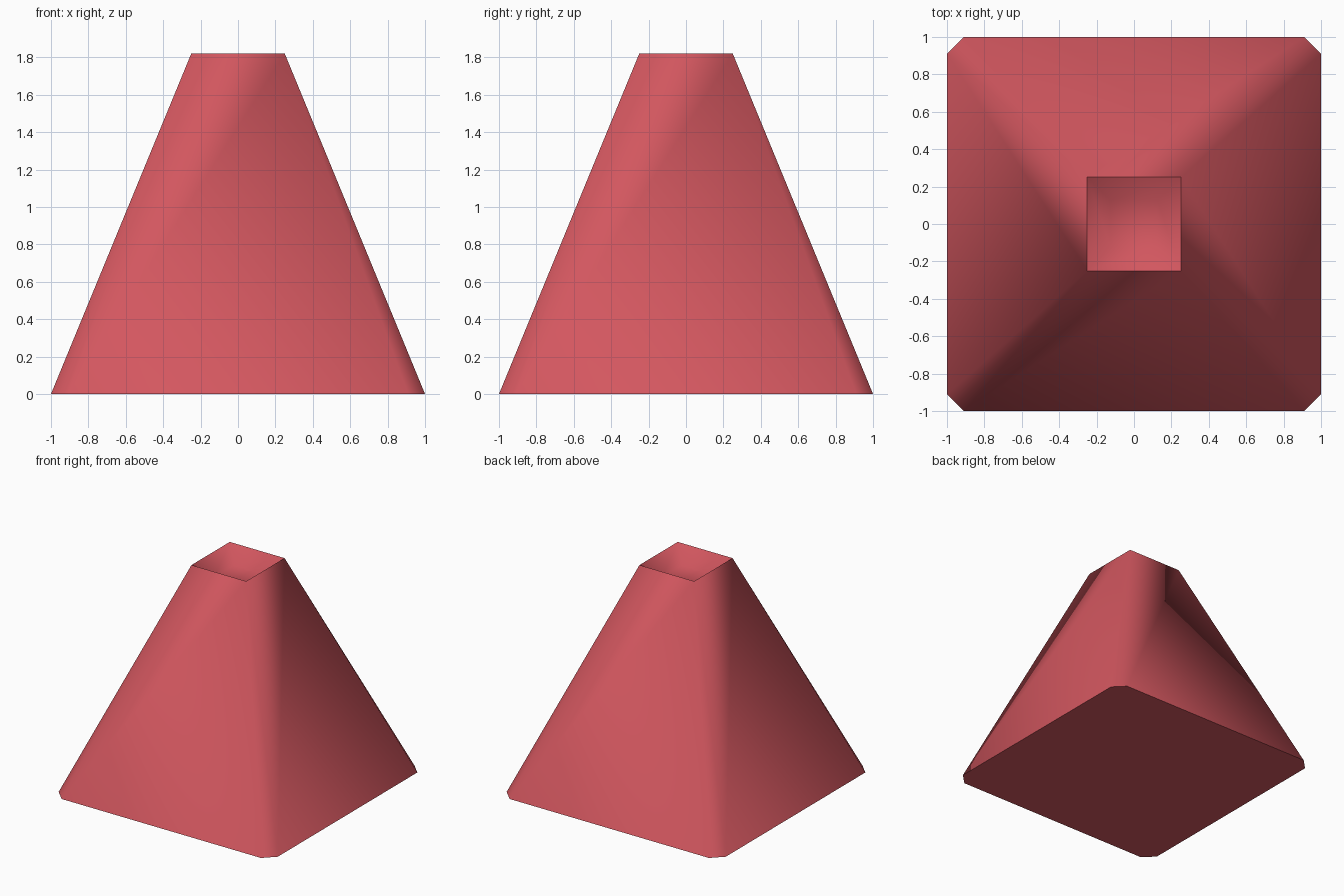
import bpy, bmesh, math

if "Cube" in bpy.data.objects:
    bpy.data.objects.remove(bpy.data.objects["Cube"])

HEIGHT, CUT = 1.82, 0.09

red = bpy.data.materials.new("soft red")
red.diffuse_color = (0.65, 0.095, 0.115, 1)
red.use_nodes = True
red.node_tree.nodes["Principled BSDF"].inputs["Base Color"].default_value = red.diffuse_color

bm = bmesh.new()


def square(half, z):
    return [bm.verts.new((sx * half, sy * half, z))
            for sx, sy in ((-1, -1), (1, -1), (1, 1), (-1, 1))]


# Base outline with clipped corners: two points per corner, anticlockwise
k = 1 - CUT
base = [bm.verts.new((x, y, 0)) for x, y in (
    (-1, -k), (-k, -1), (k, -1), (1, -k), (1, k), (k, 1), (-k, 1), (-1, k))]
rim = square(0.25, HEIGHT)
floor = square(0.125, HEIGHT - 0.11)

bm.faces.new(base[::-1])
bm.faces.new(floor)
for i in range(4):
    j = (i + 1) % 4
    # Tapered corner facet, sloping side, then recess wall
    bm.faces.new((base[2 * i], base[2 * i + 1], rim[i]))
    bm.faces.new((base[2 * i + 1], base[2 * j], rim[j], rim[i]))
    bm.faces.new((rim[i], rim[j], floor[j], floor[i]))
bmesh.ops.recalc_face_normals(bm, faces=bm.faces)

mesh = bpy.data.meshes.new("hollow_topped_pyramid")
bm.to_mesh(mesh)
bm.free()
mesh.materials.append(red)
body = bpy.data.objects.new("hollow_topped_pyramid", mesh)
bpy.context.collection.objects.link(body)
bpy.context.view_layer.objects.active = body
body.select_set(True)
bpy.ops.object.shade_smooth_by_angle(angle=math.radians(60))
